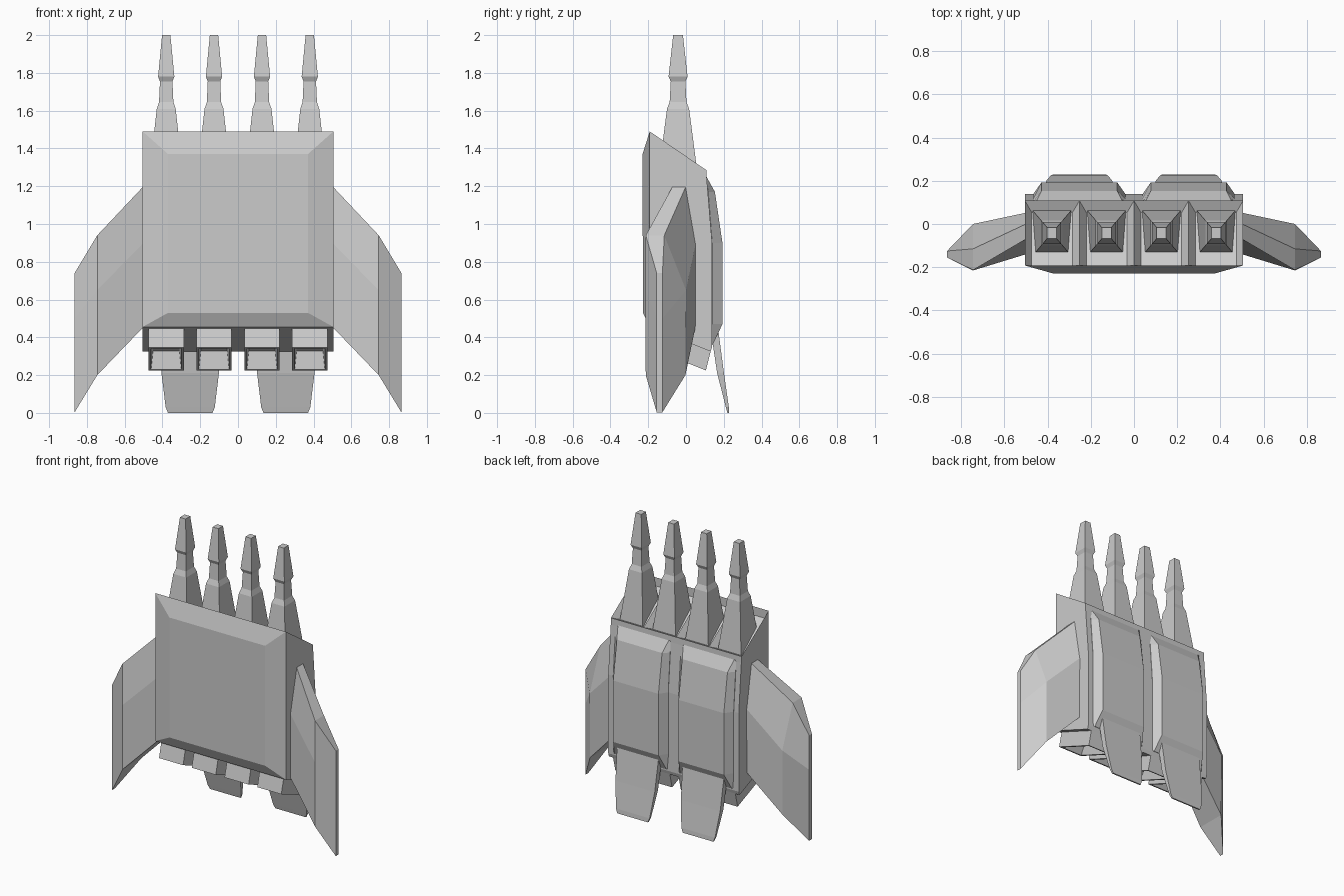
import bpy, bmesh

if "Cube" in bpy.data.objects:
    bpy.data.objects.remove(bpy.data.objects["Cube"])


def finish(name, bm):
    bmesh.ops.recalc_face_normals(bm, faces=bm.faces[:])
    me = bpy.data.meshes.new(name)
    bm.to_mesh(me)
    bm.free()
    ob = bpy.data.objects.new(name, me)
    bpy.context.collection.objects.link(ob)
    return ob


def loft(rings):
    """Skin a list of equal-length point rings and cap both ends."""
    bm = bmesh.new()
    vs = [[bm.verts.new(p) for p in r] for r in rings]
    n = len(vs[0])
    for a, b in zip(vs, vs[1:]):
        for i in range(n):
            j = (i + 1) % n
            bm.faces.new((a[i], a[j], b[j], b[i]))
    bm.faces.new(vs[0])
    bm.faces.new(vs[-1])
    bmesh.ops.recalc_face_normals(bm, faces=bm.faces[:])
    return bm


def rect_z(x, y, z, hx, hy):
    return [(x - hx, y - hy, z), (x + hx, y - hy, z),
            (x + hx, y + hy, z), (x - hx, y + hy, z)]


# Launcher body: side profile swept across x, four recessed cells on top
W = 0.505
profile = [(-.192, 1.49), (.108, 1.285), (.11, 1.24), (.138, .9),
           (.138, .35), (.13, .325), (-.192, .455)]
body = loft([[(x, y, z) for y, z in profile] for x in (-W, -W / 2, 0, W / 2, W)])
top = [f for f in body.faces if f.normal.z > .5]
bmesh.ops.inset_individual(body, faces=top, thickness=.045, depth=-.05)
finish("body", body)

# Bevelled front plate
finish("front_plate", loft([
    [(-W, -.192, .455), (W, -.192, .455), (W, -.192, 1.49), (-W, -.192, 1.49)],
    [(-.37, -.228, .53), (.37, -.228, .53), (.37, -.23, 1.37), (-.37, -.23, 1.37)]]))

missile = [(1.25, .09), (1.61, .05), (1.645, .038), (1.755, .033), (1.78, .043), (2.0, .022)]
for i, x in enumerate((-.38, -.127, .127, .38)):
    # Square stepped missile
    finish(f"missile_{i + 1}", loft([rect_z(x, -.042, z, h, h * 1.17) for z, h in missile]))

    # Hollow exhaust nozzle, square to the sloping underside
    def opening(h, y0, y1, d):
        # d = distance pushed out of the underside
        out = []
        for sx, y in ((-h, y0), (h, y0), (h, y1), (-h, y1)):
            z = .455 - .405 * (y + .192)
            out.append((x + sx, y - .25 * d, z - d))
        return out
    finish(f"nozzle_{i + 1}", loft([
        opening(.093, -.172, .13, -.02), opening(.093, -.172, .13, .1),
        opening(.08, -.155, .117, .1), opening(.07, -.12, .1, .01)]))

wing_root = [(-.07, 1.2), (-.14, .9), (-.14, .455), (.05, .455), (.052, .9), (0, 1.2)]
wing_mid = [(-.213, .94), (-.215, .65), (-.213, .2), (-.003, .2), (0, .65), (-.115, .94)]
wing_tip = [(-.155, .74), (-.155, .5), (-.155, .003), (-.125, .003), (-.125, .5), (-.125, .74)]
for side, s in (("left", -1), ("right", 1)):
    # Swept side wing
    finish(f"wing_{side}", loft([[(s * x, y, z) for y, z in sec] for x, sec in
                                 ((.5, wing_root), (.745, wing_mid), (.865, wing_tip))]))
    # Bevelled rear pod: base ring, outer ring, per height
    c = s * .253
    pod = [(1.26, .10, .10), (1.17, .115, .15), (.9, .136, .19), (.47, .136, .19), (.36, .13, .138)]
    rings = []
    for z, yb, yo in pod:
        h = .175 if z != 1.26 and z != .36 else .2
        rings.append([(c - .213, yb - .04, z), (c - .213, yb + .003, z), (c - h, yo + .003, z),
                      (c + h, yo + .003, z), (c + .213, yb + .003, z), (c + .213, yb - .04, z)])
    finish(f"rear_pod_{side}", loft(rings))
    # Thin tail flap hanging below the pod
    flap = [(.43, .152, .02, .16), (.21, .183, .018, .152), (.03, .219, .008, .13), (.0, .224, .005, .118)]
    finish(f"tail_flap_{side}", loft([rect_z(c, y, z, hx, hy) for z, y, hy, hx in flap]))
